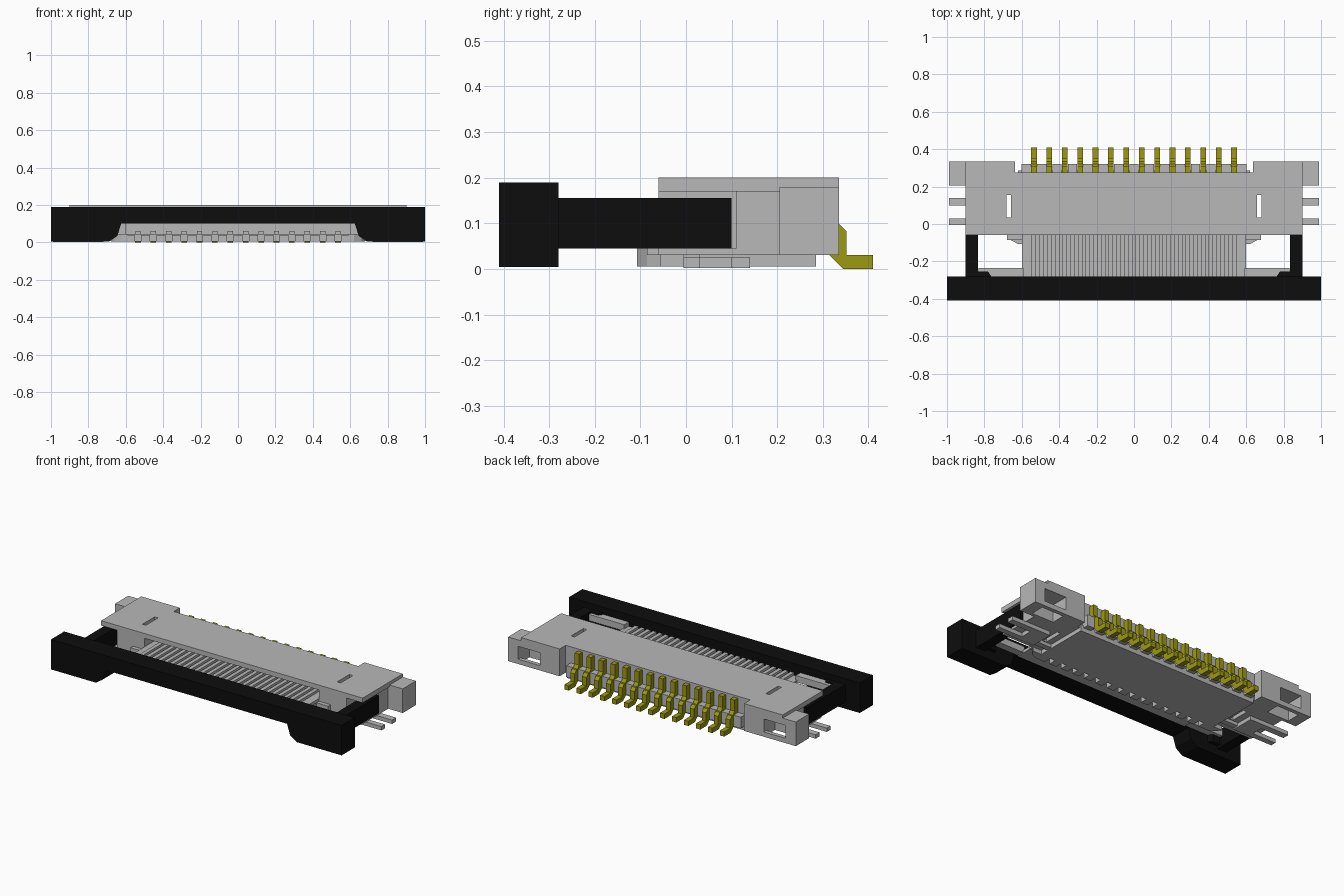
import bpy, bmesh

cube = bpy.data.objects.get("Cube")
if cube:
    bpy.data.objects.remove(cube, do_unlink=True)


def material(name, colour):
    m = bpy.data.materials.new(name)
    m.use_nodes = True
    m.diffuse_color = (*colour, 1)
    m.node_tree.nodes["Principled BSDF"].inputs["Base Color"].default_value = (*colour, 1)
    return m


GREY = material("light grey", (0.48, 0.48, 0.48))
BLACK = material("black", (0.004, 0.004, 0.004))
GOLD = material("dull gold", (0.34, 0.32, 0.006))


def mesh_object(name, bm, mat):
    bmesh.ops.recalc_face_normals(bm, faces=bm.faces)
    me = bpy.data.meshes.new(name)
    bm.to_mesh(me)
    bm.free()
    me.materials.append(mat)
    ob = bpy.data.objects.new(name, me)
    bpy.context.collection.objects.link(ob)
    return ob


def prism(bm, points, axis, low, high):
    """Extrude a 2D outline along an axis; the outline uses the other two axes in order."""
    def place(p, d):
        co = list(p)
        co.insert(axis, d)
        return co
    face = bm.faces.new([bm.verts.new(place(p, low)) for p in points])
    res = bmesh.ops.extrude_face_region(bm, geom=[face])
    for v in res["geom"]:
        if isinstance(v, bmesh.types.BMVert):
            v.co[axis] = high


def add_box(bm, x, y, z):
    prism(bm, [(x[0], y[0]), (x[1], y[0]), (x[1], y[1]), (x[0], y[1])], 2, *z)


def box(name, mat, x, y, z):
    bm = bmesh.new()
    add_box(bm, x, y, z)
    return mesh_object(name, bm, mat)


def extrusion(name, mat, points, axis, low, high):
    bm = bmesh.new()
    prism(bm, points, axis, low, high)
    return mesh_object(name, bm, mat)


def cut(target, x, y, z):
    cutter = box("cutter", GREY, x, y, z)
    cutter.hide_render = True
    mod = target.modifiers.new("cut", "BOOLEAN")
    mod.operation, mod.solver, mod.object = "DIFFERENCE", "EXACT", cutter
    bpy.context.view_layer.objects.active = target
    bpy.ops.object.modifier_apply(modifier=mod.name)
    bpy.data.objects.remove(cutter, do_unlink=True)


def mirrored(half):
    return half + [(-x, v) for x, v in reversed(half)]


def span(s, a, b):
    return tuple(sorted((s * a, s * b)))


COUNT, PITCH = 14, 0.0823
pin_x = [(i - (COUNT - 1) / 2) * PITCH for i in range(COUNT)]
gap_x = [(i - COUNT / 2) * PITCH for i in range(COUNT + 1)]

# Housing: top cover, floor, rear wall
cover = extrusion("top_cover", GREY,
                  mirrored([(0.9, -0.06), (0.9, 0.335), (0.635, 0.335), (0.635, 0.275)]),
                  2, 0.17, 0.2)
box("housing_floor", GREY, (-0.62, 0.62), (-0.06, 0.285), (0.005, 0.045))
box("rear_wall", GREY, (-0.635, 0.635), (0.2, 0.275), (0.03, 0.17))

# Comb teeth along the front lip and between the pins at the back
bm = bmesh.new()
for x in gap_x:
    add_box(bm, (x - 0.024, x + 0.024), (-0.107, -0.06), (0.005, 0.04))
mesh_object("front_teeth", bm, GREY)
bm = bmesh.new()
for x in gap_x:
    add_box(bm, (x - 0.025, x + 0.025), (0.27, 0.32), (0.03, 0.1))
mesh_object("rear_comb", bm, GREY)

for s, side in ((1, "left"), (-1, "right")):
    # Side wall, wing floor and entry guide
    slot = (span(s, 0.658, 0.682), (0.035, 0.155), (-0.1, 0.3))
    wall = box(side + "_side_wall", GREY, span(s, 0.6, 0.79), (-0.06, 0.21), (0.03, 0.175))
    wing = box(side + "_wing_floor", GREY, span(s, 0.6, 0.89), (-0.06, 0.21), (0.03, 0.045))
    for part in (cover, wall, wing):
        cut(part, *slot)
    box(side + "_rear_side_wall", GREY, span(s, 0.79, 0.89), (0.11, 0.205), (0.045, 0.172))
    guide = [(0.59, -0.055), (0.68, -0.055), (0.66, -0.085), (0.62, -0.107), (0.59, -0.107)]
    extrusion(side + "_entry_guide", GREY, [(s * x, y) for x, y in guide], 2, 0.005, 0.045)
    box(side + "_entry_post", GREY, span(s, 0.6, 0.68), (-0.085, -0.055), (0.03, 0.1))

    # Rear ear with an open pocket
    ear = box(side + "_rear_ear", GREY, span(s, 0.635, 0.99), (0.205, 0.335), (0.03, 0.18))
    cut(ear, span(s, 0.77, 0.92), (0.225, 0.4), (0.06, 0.14))
    cut(ear, span(s, 0.77, 0.92), (0.225, 0.31), (0, 0.1))

    # Forked solder tab
    fork = [(0.72, -0.005), (0.99, -0.005), (0.99, 0.03), (0.83, 0.03),
            (0.83, 0.1), (0.99, 0.1), (0.99, 0.14), (0.72, 0.14)]
    extrusion(side + "_solder_tab", GREY, [(s * x, y) for x, y in fork], 2, 0.002, 0.026)
    box(side + "_tab_stem", GREY, span(s, 0.6, 0.73), (-0.005, 0.03), (0.01, 0.032))

    # Slider arm, corner brace and tongue strip
    box(side + "_slider_arm", BLACK, span(s, 0.835, 0.9), (-0.29, 0.1), (0.045, 0.155))
    brace = [(0.76, -0.285), (0.85, -0.285), (0.85, -0.24), (0.83, -0.255), (0.78, -0.255)]
    extrusion(side + "_slider_brace", BLACK, [(s * x, y) for x, y in brace], 2, 0.06, 0.155)
    box(side + "_tongue_strip", GREY, span(s, 0.59, 0.832), (-0.285, -0.235), (0.105, 0.145))

# Slider front bar with deeper ends
extrusion("slider_bar", BLACK,
          mirrored([(1, 0.19), (1, 0.004), (0.69, 0.004), (0.645, 0.035), (0.625, 0.1)]),
          1, -0.41, -0.28)

# Ribbed tongue behind the bar
box("tongue_plate", GREY, (-0.6, 0.6), (-0.285, 0.12), (0.1, 0.118))
bm = bmesh.new()
for x in pin_x + gap_x[1:-1]:
    add_box(bm, (x - 0.012, x + 0.012), (-0.282, 0.1), (0.115, 0.134))
mesh_object("tongue_ribs", bm, GREY)

# Contact beams in the cavity and gold pins at the back
bm = bmesh.new()
for x in pin_x:
    add_box(bm, (x - 0.014, x + 0.014), (-0.05, 0.2), (0.04, 0.06))
mesh_object("contact_beams", bm, GREY)
pin = [(0.26, 0.188), (0.308, 0.188), (0.308, 0.12), (0.322, 0.1), (0.335, 0.1),
       (0.352, 0.082), (0.352, 0.03), (0.41, 0.03), (0.41, 0), (0.345, 0),
       (0.315, 0.03), (0.315, 0.06), (0.26, 0.06)]
bm = bmesh.new()
for x in pin_x:
    prism(bm, pin, 0, x - 0.015, x + 0.015)
mesh_object("gold_pins", bm, GOLD)
